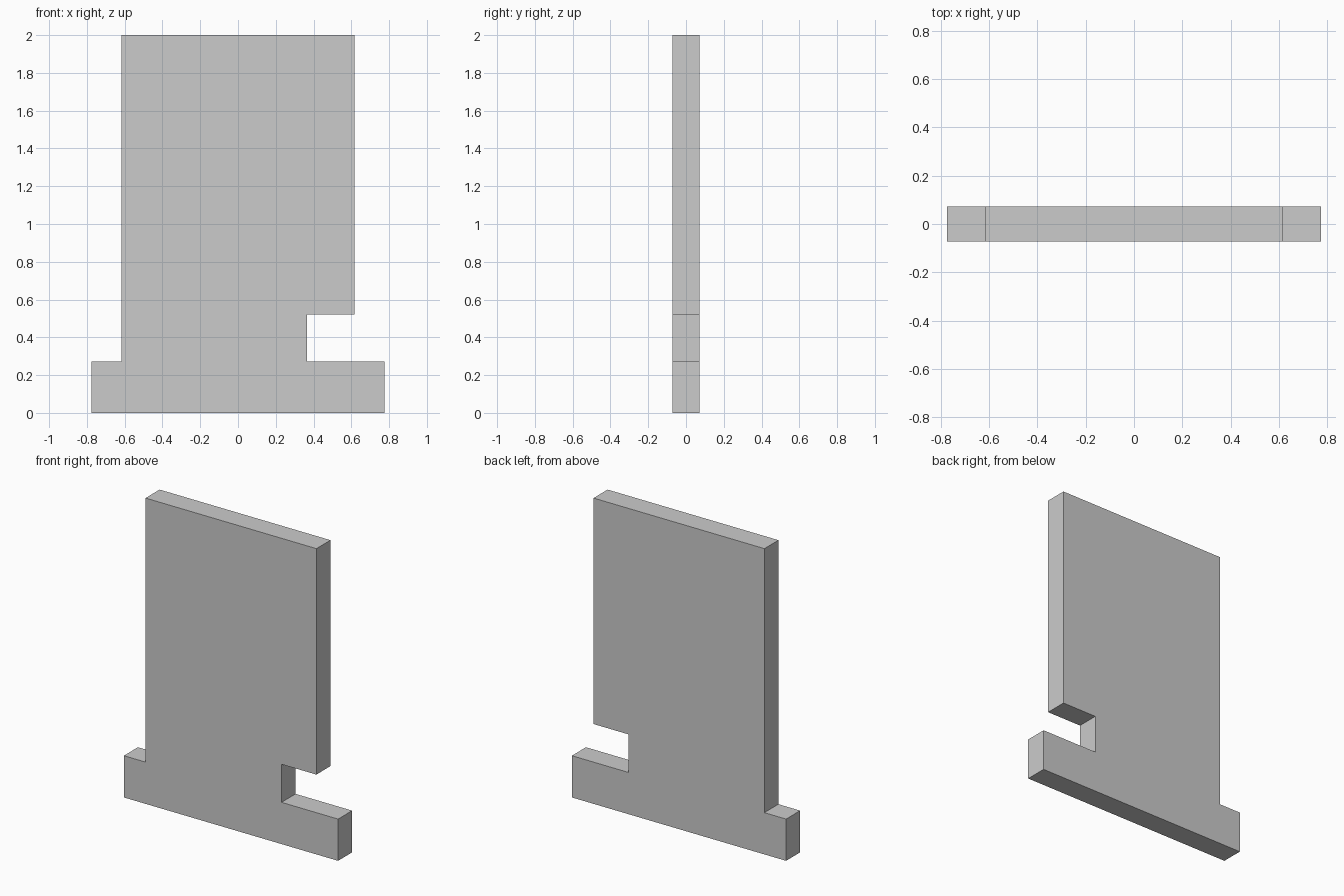
import bpy
import bmesh

if "Cube" in bpy.data.objects:
    bpy.data.objects.remove(bpy.data.objects["Cube"])

THICKNESS = 0.145


def extruded_profile(name, points, depth):
    """Flat outline in the XZ plane, extruded symmetrically along Y."""
    bm = bmesh.new()
    face = bm.faces.new([bm.verts.new((x, -depth / 2, z)) for x, z in points])
    result = bmesh.ops.extrude_face_region(bm, geom=[face], use_keep_orig=True)
    moved = [g for g in result["geom"] if isinstance(g, bmesh.types.BMVert)]
    bmesh.ops.translate(bm, verts=moved, vec=(0, depth, 0))
    bmesh.ops.recalc_face_normals(bm, faces=bm.faces)
    mesh = bpy.data.meshes.new(name)
    bm.to_mesh(mesh)
    bm.free()
    obj = bpy.data.objects.new(name, mesh)
    bpy.context.collection.objects.link(obj)
    return obj


# Upright panel on a wider foot, with a slot cut in above the foot on the right
base_x, base_top = 0.775, 0.273
panel_x, panel_top = 0.618, 2.0
slot_x, slot_top = 0.366, 0.522

extruded_profile("notched_panel", [
    (-base_x, 0), (base_x, 0), (base_x, base_top),
    (slot_x, base_top), (slot_x, slot_top), (panel_x, slot_top),
    (panel_x, panel_top), (-panel_x, panel_top),
    (-panel_x, base_top), (-base_x, base_top),
], THICKNESS)
